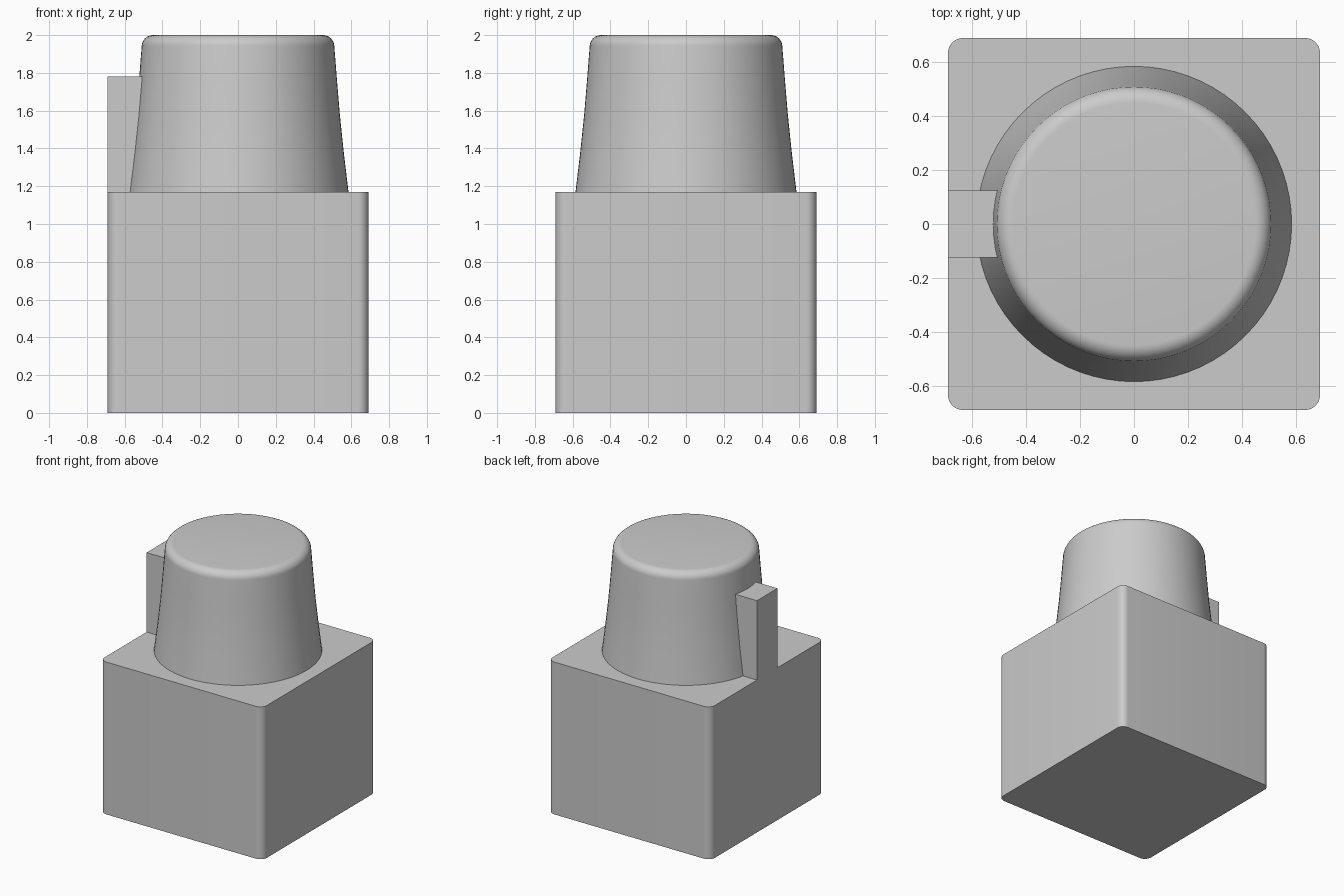
import bpy
import bmesh
from math import cos, sin, pi, radians

if "Cube" in bpy.data.objects:
    bpy.data.objects.remove(bpy.data.objects["Cube"], do_unlink=True)

HALF = 0.69        # half width of the base block
DECK = 1.17        # top of the base block
CORNER = 0.055     # rounding of its upright edges

grey = bpy.data.materials.new("plain_grey")
grey.use_nodes = True
color = (0.6, 0.6, 0.6, 1)
grey.diffuse_color = color
grey.node_tree.nodes["Principled BSDF"].inputs["Base Color"].default_value = color


def finish(name, bm):
    bmesh.ops.recalc_face_normals(bm, faces=bm.faces)
    mesh = bpy.data.meshes.new(name)
    bm.to_mesh(mesh)
    bm.free()
    mesh.materials.append(grey)
    obj = bpy.data.objects.new(name, mesh)
    bpy.context.collection.objects.link(obj)
    bpy.ops.object.select_all(action='DESELECT')
    obj.select_set(True)
    bpy.context.view_layer.objects.active = obj
    bpy.ops.object.shade_smooth_by_angle(angle=radians(30))
    return obj


def prism(name, outline, offset):
    bm = bmesh.new()
    face = bm.faces.new([bm.verts.new(p) for p in outline])
    new = bmesh.ops.extrude_face_region(bm, geom=[face])["geom"]
    bmesh.ops.translate(bm, vec=offset,
                        verts=[v for v in new if isinstance(v, bmesh.types.BMVert)])
    return finish(name, bm)


# Base block: a square with rounded upright corners
outline = []
inner = HALF - CORNER
for quarter, (sx, sy) in enumerate([(1, 1), (-1, 1), (-1, -1), (1, -1)]):
    for step in range(9):
        a = (quarter + step / 8) * pi / 2
        outline.append((sx * inner + CORNER * cos(a), sy * inner + CORNER * sin(a), 0))
prism("base_block", outline, (0, 0, DECK))

# Tapered knob: turned profile with a slight flare and a rounded rim
profile = [(0.585, DECK), (0.561, 1.37), (0.54, 1.57), (0.524, 1.76)]
rim = 0.06
for step in range(9):
    a = step / 8 * pi / 2
    profile.append((0.45 + rim * cos(a), 2 - rim + rim * sin(a)))
SIDES = 72
bm = bmesh.new()
rings = [[bm.verts.new((r * cos(2 * pi * i / SIDES), r * sin(2 * pi * i / SIDES), z))
          for i in range(SIDES)] for r, z in profile]
for low, high in zip(rings, rings[1:]):
    for i in range(SIDES):
        j = (i + 1) % SIDES
        bm.faces.new((low[i], low[j], high[j], high[i]))
bm.faces.new(rings[-1])
finish("tapered_knob", bm)

# Side fin: upright key flush with the block, running into the knob
fin_half = 0.124
fin = [(-HALF, DECK), (-0.565, DECK), (-0.5, 1.78), (-HALF, 1.78)]
prism("side_fin", [(x, -fin_half, z) for x, z in fin], (0, 2 * fin_half, 0))
